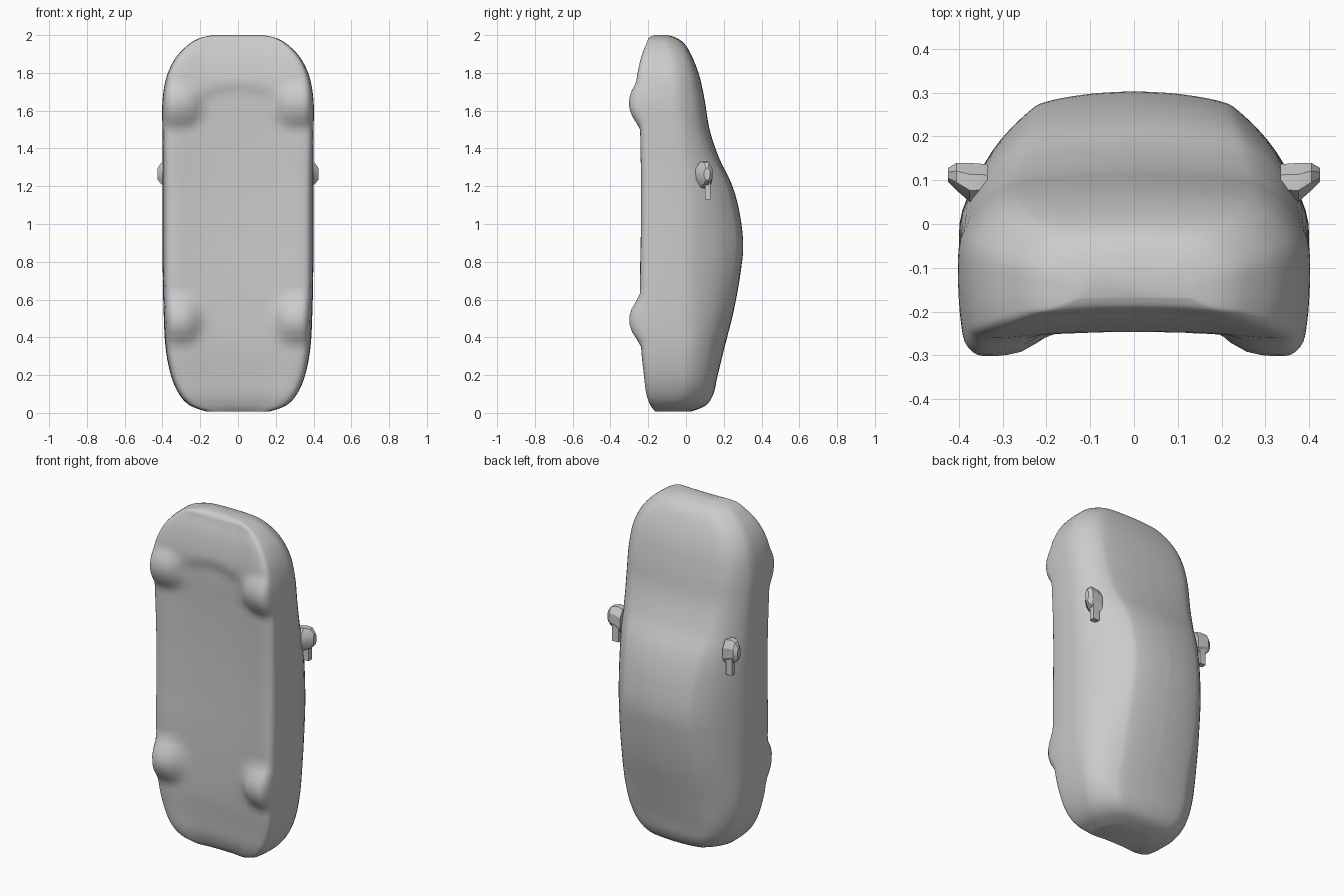
import bpy, math
from mathutils import Vector

if "Cube" in bpy.data.objects:
    bpy.data.objects.remove(bpy.data.objects["Cube"])

paint = bpy.data.materials.new("light grey paint")
paint.diffuse_color = (0.6, 0.6, 0.6, 1)
paint.use_nodes = True
paint.node_tree.nodes["Principled BSDF"].inputs["Base Color"].default_value = paint.diffuse_color


def spline(points, steps):
    """Catmull-Rom curve through tuples of any length."""
    out = []
    n = len(points)
    for i in range(n - 1):
        a, b = points[max(i - 1, 0)], points[i]
        c, d = points[i + 1], points[min(i + 2, n - 1)]
        for s in range(steps):
            t = s / steps
            out.append(tuple(
                0.5 * (2 * q + (r - p) * t + (2 * p - 5 * q + 4 * r - w) * t * t
                       + (3 * q - p - 3 * r + w) * t ** 3)
                for p, q, r, w in zip(a, b, c, d)))
    out.append(tuple(points[-1]))
    return out


def make(name, verts, faces, angle):
    mesh = bpy.data.meshes.new(name)
    mesh.from_pydata(verts, [], faces)
    mesh.materials.append(paint)
    ob = bpy.data.objects.new(name, mesh)
    bpy.context.collection.objects.link(ob)
    bpy.ops.object.select_all(action='DESELECT')
    ob.select_set(True)
    bpy.context.view_layer.objects.active = ob
    bpy.ops.object.mode_set(mode='EDIT')
    bpy.ops.mesh.select_all(action='SELECT')
    bpy.ops.mesh.normals_make_consistent(inside=False)
    bpy.ops.object.mode_set(mode='OBJECT')
    bpy.ops.object.shade_smooth_by_angle(angle=math.radians(angle))
    return ob


# Body stations: z, half width, floor y, roof y, belt y, roof half width
stations = [
    (0.008, 0.17, -0.165, 0.03, -0.06, 0.10),
    (0.04, 0.255, -0.19, 0.105, -0.03, 0.17),
    (0.10, 0.312, -0.212, 0.145, 0.00, 0.22),
    (0.20, 0.355, -0.225, 0.168, 0.02, 0.25),
    (0.35, 0.383, -0.24, 0.205, 0.03, 0.25),
    (0.55, 0.393, -0.245, 0.255, 0.03, 0.25),
    (0.75, 0.397, -0.245, 0.29, 0.03, 0.245),
    (0.90, 0.398, -0.242, 0.303, 0.03, 0.24),
    (1.08, 0.398, -0.24, 0.28, 0.03, 0.245),
    (1.22, 0.398, -0.24, 0.238, 0.02, 0.26),
    (1.35, 0.398, -0.242, 0.175, 0.00, 0.28),
    (1.50, 0.40, -0.245, 0.125, -0.02, 0.295),
    (1.65, 0.40, -0.25, 0.10, -0.04, 0.30),
    (1.78, 0.378, -0.245, 0.072, -0.05, 0.285),
    (1.88, 0.33, -0.232, 0.035, -0.07, 0.25),
    (1.95, 0.262, -0.212, -0.005, -0.09, 0.19),
    (1.985, 0.20, -0.198, -0.05, -0.11, 0.14),
    (2.00, 0.13, -0.17, -0.10, -0.135, 0.09),
]

# Wheel bulges and the raised apron under the nose
bulges = [(0.305, 0.49, 0.085, 0.125, 0.06), (0.31, 1.64, 0.10, 0.13, 0.055)]


def floor_bulge(x, y, yb, z):
    depth = 0.0
    for bx, bz, rx, rz, h in bulges:
        d = math.hypot(max(abs(abs(x) - bx) - 0.03, 0) / rx, (z - bz) / rz)
        if d < 1:
            depth = max(depth, h * (1 - d * d) ** 1.0)
    edge = 1.69 - 1.2 * x * x
    apron = min(max((z - edge) / 0.06, 0), 1) * min(max((1.97 - z) / 0.2, 0), 1)
    depth = max(depth, 0.018 * apron)
    return depth * min(max(1 - (y - yb) / 0.13, 0), 1)


rings = []
for z, w, yb, yt, belt, rw in spline(stations, 5):
    h = yt - yb
    arch = 0.02 * min(h / 0.4, 1)
    half = spline([
        (0, yb + arch), (0.45 * w, yb + arch * 0.8), (0.8 * w, yb + 0.002),
        (0.945 * w, yb + 0.03 * h), (0.985 * w, yb + 0.14 * h),
        (w, yb + 0.6 * (belt - yb)), (0.985 * w, belt),
        (0.55 * (0.985 * w) + 0.45 * rw, belt + 0.5 * (yt - belt)),
        (rw, yt - 0.085 * h), (rw * 0.8, yt - 0.04 * h), (rw * 0.4, yt - 0.01 * h), (0, yt)], 4)
    pts = half + [(-x, y) for x, y in reversed(half[1:-1])]
    rings.append([(x, y - floor_bulge(x, y, yb, z), z) for x, y in pts])

n = len(rings[0])
verts = [v for r in rings for v in r]
faces = [(i * n + j, i * n + (j + 1) % n, (i + 1) * n + (j + 1) % n, (i + 1) * n + j)
         for i in range(len(rings) - 1) for j in range(n)]
faces += [tuple(range(n)), tuple(range(len(verts) - n, len(verts)))]
make("car_body", verts, faces, 50)

# Side mirrors: faceted pods flaring out from the doors: x, centre y, centre z, radius y, radius z
for side, label in ((1, "right"), (-1, "left")):
    verts, faces, k = [], [], 8
    for x, cy, cz, ry, rz in [(0.335, 0.095, 1.25, 0.045, 0.08),
                              (0.375, 0.095, 1.265, 0.048, 0.072),
                              (0.405, 0.108, 1.268, 0.034, 0.062),
                              (0.425, 0.112, 1.265, 0.017, 0.035)]:
        for j in range(k):
            a = math.tau * (j + 0.5) / k
            verts.append((side * x, cy + ry * math.cos(a), cz + rz * math.sin(a)))
    for i in range(3):
        faces += [(i * k + j, i * k + (j + 1) % k, (i + 1) * k + (j + 1) % k, (i + 1) * k + j)
                  for j in range(k)]
    faces += [tuple(range(k)), tuple(range(3 * k, 4 * k))]
    make(label + "_mirror", verts, faces, 30)
    # Thin mirror stalk running down the door
    c, s = Vector((side * 0.372, 0.115, 1.18)), (0.02, 0.015, 0.05)
    sv = [(c.x + s[0] * a, c.y + s[1] * b, c.z + s[2] * d)
          for a in (-1, 1) for b in (-1, 1) for d in (-1, 1)]
    make(label + "_mirror_stalk", sv, [(0, 1, 3, 2), (4, 5, 7, 6), (0, 1, 5, 4),
                                       (2, 3, 7, 6), (0, 2, 6, 4), (1, 3, 7, 5)], 30)
